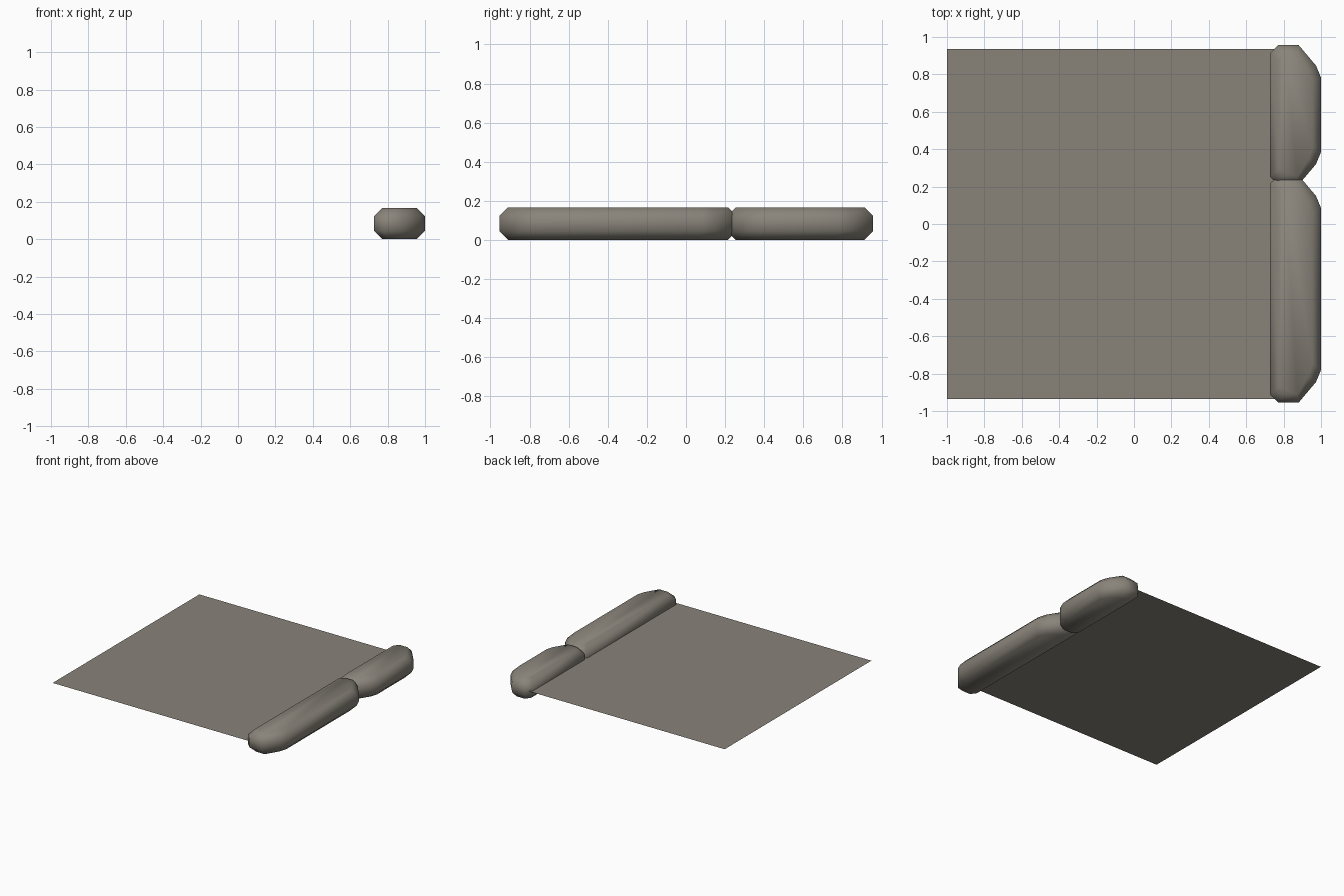
import bpy, bmesh, math

if "Cube" in bpy.data.objects:
    bpy.data.objects.remove(bpy.data.objects["Cube"])

mat = bpy.data.materials.new("warm grey fabric")
mat.diffuse_color = (0.25, 0.23, 0.195, 1)
mat.use_nodes = True
mat.node_tree.nodes["Principled BSDF"].inputs["Base Color"].default_value = mat.diffuse_color

MID = 0.083   # height of the flat sheet
TOP = 0.167


def finish(name, bm):
    bmesh.ops.recalc_face_normals(bm, faces=bm.faces)
    me = bpy.data.meshes.new(name)
    bm.to_mesh(me)
    bm.free()
    me.materials.append(mat)
    ob = bpy.data.objects.new(name, me)
    bpy.context.collection.objects.link(ob)
    return ob


def flat(name, points, z):
    bm = bmesh.new()
    f = bm.faces.new([bm.verts.new((x, y, z)) for x, y in points])
    ob = finish(name, bm)
    if ob.data.polygons[0].normal.z < 0:
        ob.data.flip_normals()
    return ob


def cushion(name, y0, y1):
    """Bolster: straight inner side, large rounded outer corners, bevelled rim."""
    x0, x1, r = 0.727, 1.0, 0.045
    end = [(x1, 0.175), (0.973, 0.11), (0.88, 0), (0.772, 0), (x0, 0.043)]
    outline = [(x, y1 - d) for x, d in end] + [(x, y0 + d) for x, d in reversed(end)]
    bm = bmesh.new()
    rings = []
    for z, inset in ((0, r), (r, 0), (TOP - r, 0), (TOP, r)):
        sx = 1 - 2 * inset / (x1 - x0)
        sy = 1 - 2 * inset / (y1 - y0)
        cx, cy = (x0 + x1) / 2, (y0 + y1) / 2
        rings.append([bm.verts.new((cx + (x - cx) * sx, cy + (y - cy) * sy, z))
                      for x, y in outline])
    n = len(outline)
    for a, b in zip(rings, rings[1:]):
        for i in range(n):
            j = (i + 1) % n
            bm.faces.new((a[i], a[j], b[j], b[i]))
    bm.faces.new(rings[0])
    bm.faces.new(rings[-1])
    ob = finish(name, bm)
    bpy.ops.object.select_all(action='DESELECT')
    ob.select_set(True)
    bpy.context.view_layer.objects.active = ob
    bpy.ops.object.shade_smooth_by_angle(angle=math.radians(60))


def patch(name, cx, cy, w, d, c, angle):
    """Flat panel with cut corners lying on the sheet."""
    pts = []
    for sx, sy in ((1, 1), (-1, 1), (-1, -1), (1, -1)):
        pair = [(sx * w / 2, sy * (d / 2 - c)), (sx * (w / 2 - c), sy * d / 2)]
        pts += pair if sx * sy > 0 else pair[::-1]
    ca, sa = math.cos(angle), math.sin(angle)
    flat(name, [(cx + x * ca - y * sa, cy + x * sa + y * ca) for x, y in pts], MID + 0.002)


# Flat sheet
flat("sheet", [(-1, -0.935), (0.87, -0.935), (0.87, 0.935), (-1, 0.935)], MID)

# Two overlapping bolsters along the edge
cushion("short_bolster", 0.21, 0.957)
cushion("long_bolster", -0.955, 0.26)

# Thin panels on the sheet
patch("square_panel", -0.665, 0.34, 0.40, 0.42, 0.05, math.radians(10))
patch("narrow_panel", 0.14, -0.45, 0.47, 0.23, 0.05, math.radians(11))
